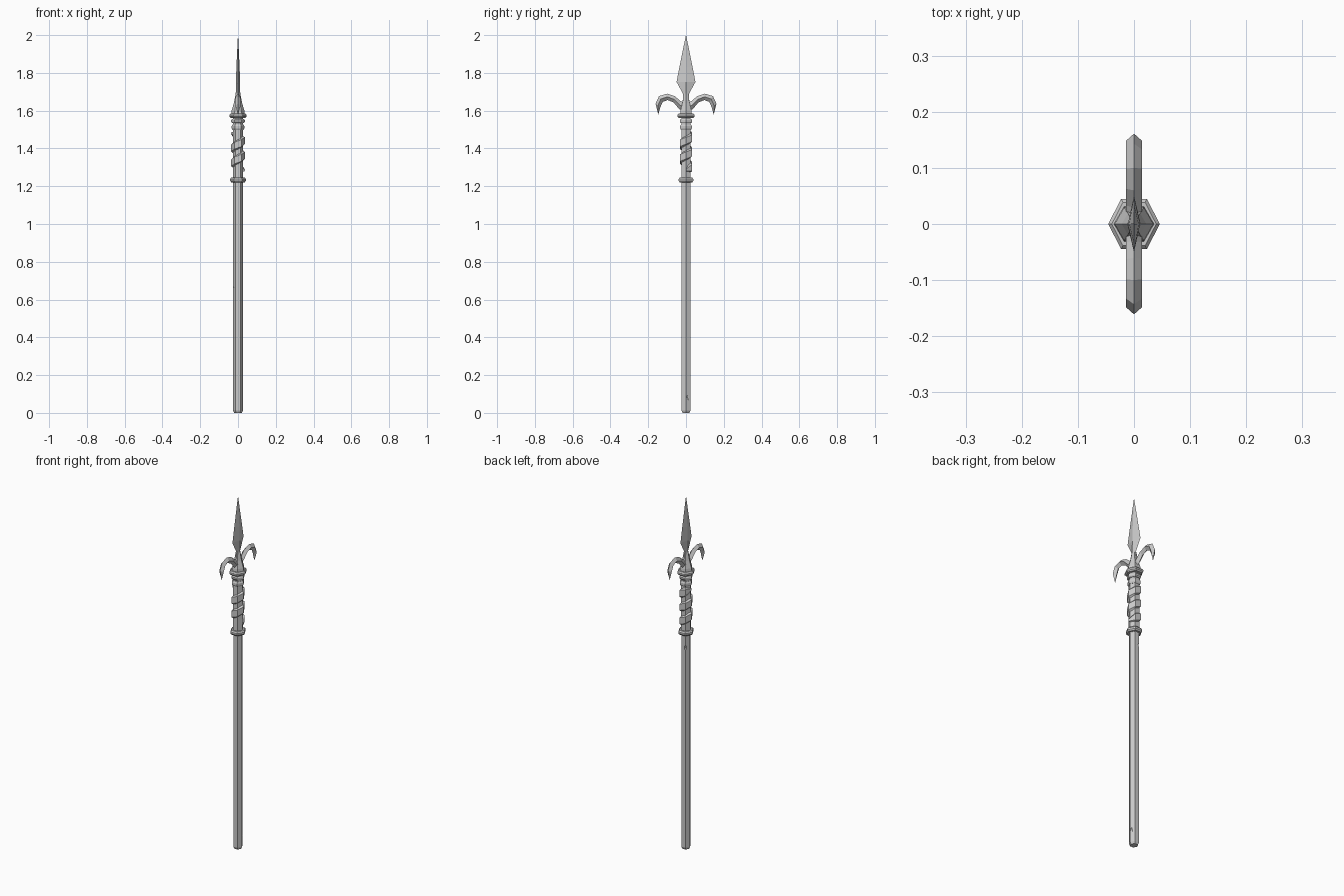
import bpy, bmesh, math
from mathutils import Vector

if "Cube" in bpy.data.objects:
    bpy.data.objects.remove(bpy.data.objects["Cube"])


def skin(name, rings, close=True):
    """Bridge a list of equal-length vertex rings into one flat-shaded object."""
    bm = bmesh.new()
    vs = [[bm.verts.new(p) for p in r] for r in rings]
    n = len(rings[0])
    for a, b in zip(vs, vs[1:]):
        for i in range(n):
            j = (i + 1) % n
            bm.faces.new((a[i], a[j], b[j], b[i]))
    if close:
        bm.faces.new(vs[0][::-1])
        bm.faces.new(vs[-1])
    bmesh.ops.recalc_face_normals(bm, faces=bm.faces)
    me = bpy.data.meshes.new(name)
    bm.to_mesh(me)
    bm.free()
    ob = bpy.data.objects.new(name, me)
    bpy.context.collection.objects.link(ob)
    return ob


def hex_lathe(name, profile, ys=1.06):
    """Six-sided turned part from (radius, z) pairs, corners on the x axis."""
    return skin(name, [[(r * math.cos(k * math.pi / 3),
                         r * math.sin(k * math.pi / 3) * ys, z)
                        for k in range(6)] for r, z in profile])


def collar(name, z, r, h, ys=1.06):
    e = h * 0.3
    hex_lathe(name, [(r * .86, z - h / 2), (r, z - h / 2 + e),
                     (r, z + h / 2 - e), (r * .86, z + h / 2)], ys)


# Pole with chamfered foot
shaft = hex_lathe("shaft", [(.02, 0), (.0255, .012), (.0255, 1.225)])

# Small worn nicks cut into the pole
for i, (x, y, z, size) in enumerate([(.028, .012, .08, .012),
                                     (-.029, -.012, .67, .011),
                                     (-.016, .028, 1.15, .012)]):
    bpy.ops.mesh.primitive_ico_sphere_add(subdivisions=1, radius=size, location=(x, y, z))
    cut = bpy.context.object
    cut.name = f"nick_cutter_{i}"
    cut.scale.z = 1.7
    cut.hide_render = True
    cut.hide_set(True)
    mod = shaft.modifiers.new("nick", 'BOOLEAN')
    mod.object = cut
    mod.solver = 'EXACT'

# Grip core and collars
hex_lathe("grip_core", [(.027, 1.22), (.027, 1.575)])
collar("lower_collar", 1.233, .042, .024)
collar("grip_ring_low", 1.512, .034, .028)
collar("grip_ring_high", 1.545, .036, .022)
collar("upper_collar", 1.573, .046, .022, 1.12)

# Strap winding up the grip
rings = []
steps = 15
for k in range(steps + 1):
    a = k * math.pi / 3
    z = 1.285 + .195 * k / steps
    h = .028 if 0 < k < steps else .008
    rings.append([(r * math.cos(a), r * math.sin(a) * 1.04, z + dz)
                  for r, dz in [(.022, -h), (.036, -h * .65), (.036, h * .65), (.022, h)]])
skin("spiral_strap", rings)

# Flared socket under the blade
hex_lathe("blade_socket", [(.036, 1.58), (.034, 1.6), (.022, 1.64), (.012, 1.69)], 1.0)

# Blade with a diamond section: (half thickness, half width, z)
blade = [(.024, .022, 1.6), (.017, .017, 1.66), (.012, .016, 1.69),
         (.011, .05, 1.752), (.0085, .035, 1.83), (.0005, .0005, 2.0)]
skin("spear_blade", [[(t, 0, z), (0, w, z), (-t, 0, z), (0, -w, z)] for t, w, z in blade])

# Paired hooks, outer and inner edge points in (y, z)
outer = [(0, 1.635), (.03, 1.652), (.06, 1.677), (.1, 1.69),
         (.143, 1.677), (.161, 1.637), (.147, 1.58)]
inner = [(0, 1.595), (.035, 1.607), (.065, 1.643), (.097, 1.656),
         (.123, 1.647), (.136, 1.618), (.146, 1.581)]
for side, label in ((1, "back"), (-1, "front")):
    rings = []
    for i, (o, n) in enumerate(zip(outer, inner)):
        po, pi = Vector((0, o[0] * side, o[1])), Vector((0, n[0] * side, n[1]))
        w = .001 if i == len(outer) - 1 else .014
        mid = (po + pi) / 2
        rings.append([po, mid + Vector((w, 0, 0)), pi, mid - Vector((w, 0, 0))])
    skin(f"{label}_hook", rings)
